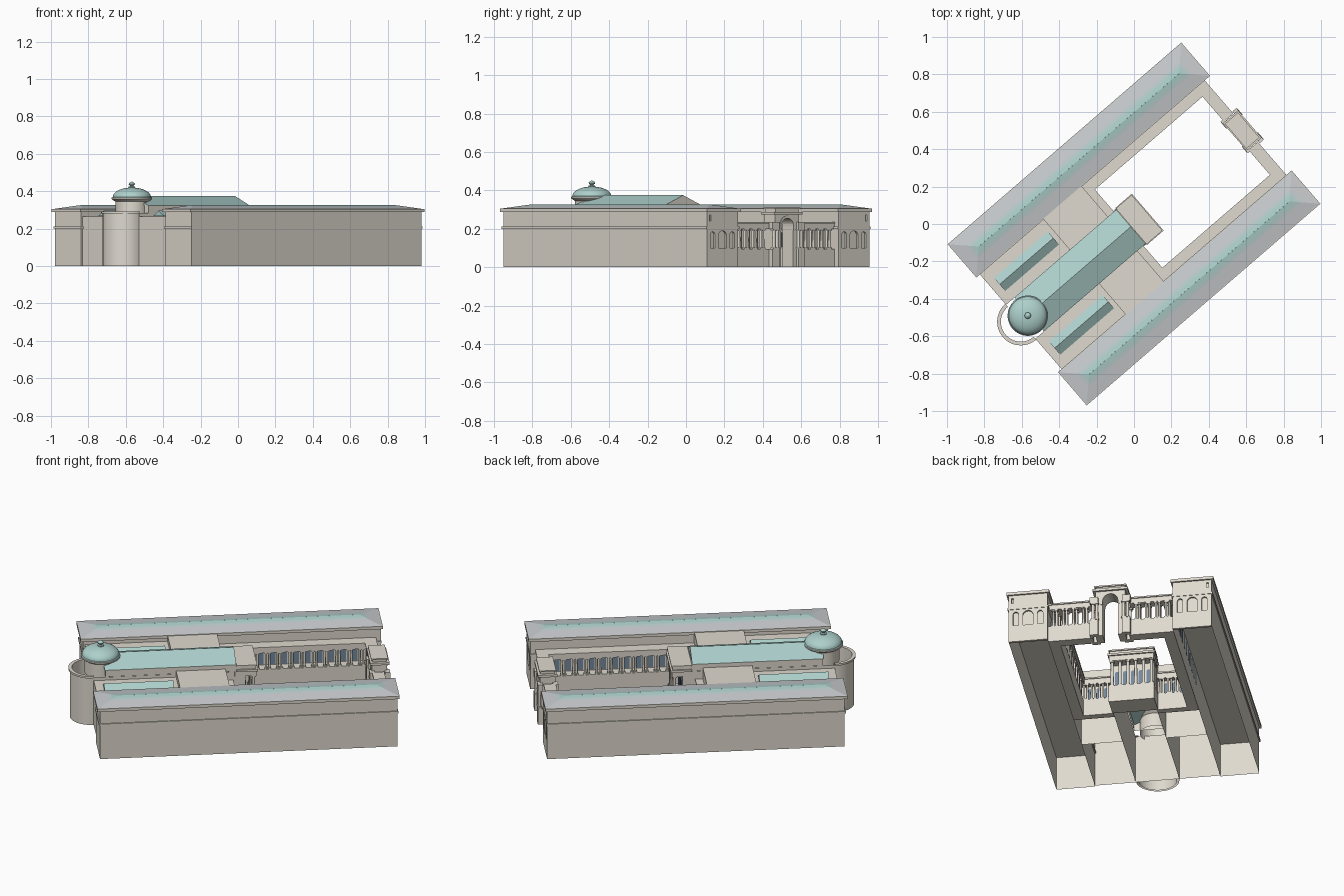
import bpy, bmesh, math
from mathutils import Matrix, Vector

if "Cube" in bpy.data.objects:
    bpy.data.objects.remove(bpy.data.objects["Cube"])

# Everything is built in the building's own axes (u long, v across), then turned.
TURN = Matrix.Rotation(math.radians(40.8), 4, 'Z')

def mat(name, r, g, b):
    m = bpy.data.materials.new(name)
    m.diffuse_color = (r, g, b, 1)
    m.use_nodes = True
    m.node_tree.nodes["Principled BSDF"].inputs["Base Color"].default_value = m.diffuse_color
    return m

STONE = mat("stone", .74, .70, .62)
TEAL = mat("teal_roof", .42, .63, .60)
GREY = mat("grey_roof", .58, .60, .62)
MIX = mat("blend_roof", .50, .62, .62)
GLASS = mat("window_blue", .17, .25, .34)

def finish(bm, name, *mats, smooth=False):
    me = bpy.data.meshes.new(name)
    bm.to_mesh(me)
    bm.free()
    ob = bpy.data.objects.new(name, me)
    bpy.context.collection.objects.link(ob)
    for m in mats:
        me.materials.append(m)
    if smooth:
        bpy.ops.object.select_all(action='DESELECT')
        ob.select_set(True)
        bpy.context.view_layer.objects.active = ob
        bpy.ops.object.shade_smooth_by_angle(angle=math.radians(35))
    return ob

def add_box(bm, u0, u1, v0, v1, z0, z1, drop=()):
    size = (abs(u1 - u0), abs(v1 - v0), z1 - z0)
    mid = ((u0 + u1) / 2, (v0 + v1) / 2, (z0 + z1) / 2)
    r = bmesh.ops.create_cube(bm, size=1, matrix=Matrix.LocRotScale(Vector(mid), None, Vector(size)))
    faces = {f for v in r['verts'] for f in v.link_faces}
    gone = [f for f in faces if any((f.calc_center_median().z - mid[2]) * d > 1e-5 for d in drop)]
    bmesh.ops.delete(bm, geom=gone, context='FACES')

def boxes(name, rows, drop=(), m=STONE):
    bm = bmesh.new()
    for r in rows:
        add_box(bm, *r, drop=drop)
    return finish(bm, name, m)

def add_column(bm, u, v, z0, z1, r):
    bmesh.ops.create_cone(bm, cap_ends=True, segments=12, radius1=r, radius2=r * .88, depth=z1 - z0,
                          matrix=Matrix.Translation((u, v, (z0 + z1) / 2)))
    for a in (z0, z1 - .008):
        add_box(bm, u - r * 1.3, u + r * 1.3, v - r * 1.3, v + r * 1.3, a, a + .008)

def add_arch(bm, axis, c, hw, z0, z1, d0, d1):
    """Round-topped prism; axis 0 runs through along u, axis 1 along v."""
    pts = [(c - hw, z0), (c + hw, z0)]
    pts += [(c + hw * math.cos(t * math.pi / 12), z1 - hw + hw * math.sin(t * math.pi / 12)) for t in range(13)]
    rings = [[bm.verts.new((d, p, z) if axis == 0 else (p, d, z)) for p, z in pts] for d in (d0, d1)]
    fs = [bm.faces.new(r) for r in rings]
    n = len(pts)
    fs += [bm.faces.new((rings[0][i], rings[0][(i + 1) % n], rings[1][(i + 1) % n], rings[1][i])) for i in range(n)]
    bmesh.ops.recalc_face_normals(bm, faces=fs)

def cut(ob, bm):
    cutter = finish(bm, "cutter")
    mod = ob.modifiers.new("openings", 'BOOLEAN')
    mod.object, mod.solver = cutter, 'EXACT'
    bpy.context.view_layer.objects.active = ob
    bpy.ops.object.modifier_apply(modifier=mod.name)
    bpy.data.objects.remove(cutter)

def hip_band(name, v, hu, hv, levels, m):
    bm = bmesh.new()
    rings = [[bm.verts.new((a * (hu - i), v + b * (hv - i), z)) for a, b in ((1, 1), (-1, 1), (-1, -1), (1, -1))]
             for i, z in levels]
    for k in range(4):
        j = (k + 1) % 4
        bm.faces.new((rings[0][k], rings[0][j], rings[1][j], rings[1][k]))
    finish(bm, name, m)

def gable(name, u0, u1, v, hw, z0, z1, end):
    bm = bmesh.new()
    a, b = [[bm.verts.new((u, v + s * hw, z)) for s, z in ((-1, z0), (0, z1), (1, z0))] for u in (u0, u1)]
    for i in (0, 1):
        bm.faces.new((a[i], b[i], b[i + 1], a[i + 1]))
    for r in (a[::-1], b):
        bm.faces.new(r).material_index = 1
    bmesh.ops.recalc_face_normals(bm, faces=bm.faces)
    finish(bm, name, TEAL, end)

def lathe(name, u, prof, m, start=0, sweep=360, seg=40):
    bm = bmesh.new()
    full = sweep == 360
    rings = []
    for k in range(seg if full else seg + 1):
        t = math.radians(start + sweep * k / seg)
        rings.append([bm.verts.new((u + r * math.cos(t), r * math.sin(t), z)) for r, z in prof])
    for k in range(seg):
        p, q = rings[k], rings[(k + 1) % len(rings)]
        for i in range(len(prof) - 1):
            bm.faces.new((p[i], q[i], q[i + 1], p[i + 1]))
    bmesh.ops.remove_doubles(bm, verts=bm.verts, dist=1e-5)
    finish(bm, name, m, smooth=True)

for s in (1, -1):
    side = "left" if s > 0 else "right"
    # long wing: hollow walls, string course, cornice, hipped roof
    boxes(side + "_wing", [(-.81, .80, s * .345, s * .558, 0, .295)], drop=(-1,))
    boxes(side + "_wing_band", [(-.816, .818, s * .339, s * .564, .2, .212)])
    boxes(side + "_wing_cornice", [(-.825, .825, s * .334, s * .569, .288, .305)])
    for nm, lv, m in (("eaves", ((.004, .305), (.075, .319)), GREY), ("slope", ((.075, .319), (.092, .3225)), MIX),
                      ("ridge", ((.092, .3225), (.1174, .327)), TEAL)):
        hip_band(side + "_roof_" + nm, s * .4515, .825, .1175, lv, m)
    # wing end facade with niches and small upper windows
    end = boxes(side + "_end_facade", [(.80, .815, s * .345, s * .558, 0, .295)])
    bm = bmesh.new()
    for c, hw, top in ((.452, .028, .19), (.385, .015, .185), (.519, .015, .185)):
        add_arch(bm, 0, s * c, hw, .1, top, .804, .83)
    add_box(bm, .804, .83, s * .530, s * .542, .24, .272)
    cut(end, bm)
    # courtyard colonnade along the wing, and returns beside the portico and gate
    boxes(side + "_colonnade_base", [(-.04, .73, s * .285, s * .345, 0, .1), (-.08, -.04, s * .12, s * .345, 0, .1),
                                     (.725, .785, s * .10, s * .345, 0, .095)])
    boxes(side + "_colonnade_top", [(-.043, .73, s * .28, s * .345, .2, .228), (-.08, -.043, s * .12, s * .345, .2, .228),
                                    (.728, .782, s * .10, s * .345, .2, .228),
                                    (-.043, .722, s * .276, s * .345, .228, .236), (-.08, -.038, s * .12, s * .345, .228, .236),
                                    (.722, .788, s * .10, s * .345, .228, .236)])
    bm = bmesh.new()
    for i in range(12):
        for d in (-.009, .009):
            add_column(bm, .0 + i * .064 + d, s * .295, .1, .2, .0065)
    for i in range(4):
        for d in (-.009, .009):
            add_column(bm, -.05, s * (.145 + i * .043) + d, .1, .2, .0065)
            for u in (.738, .772):
                add_column(bm, u, s * (.145 + i * .055) + d, .095, .2, .0065)
    finish(bm, side + "_columns", STONE, smooth=True)
    # arched windows on the courtyard walls
    bm = bmesh.new()
    for i in range(11):
        add_arch(bm, 1, .032 + i * .064, .015, .105, .185, s * .341, s * .346)
    for i in range(3):
        add_arch(bm, 0, s * (.166 + i * .043), .011, .105, .185, -.081, -.076)
    finish(bm, side + "_windows", GLASS)
    # low side gallery with skylight, and taller block toward the courtyard
    boxes(side + "_gallery", [(-.80, -.35, s * .12, s * .345, 0, .266)], drop=(-1,))
    boxes(side + "_inner_block", [(-.35, -.08, s * .12, s * .345, 0, .302)], drop=(-1,))
    gable(side + "_skylight", -.755, -.375, s * .225, .046, .267, .296, TEAL)

# central hall: open walls under a gabled roof
boxes("hall_walls", [(-.80, -.02, -.12, .12, 0, .285), (-.735, -.02, -.118, .118, .285, .325)], drop=(-1, 1))
gable("hall_roof", -.74, -.022, 0, .12, .325, .375, STONE)

# half-round apse shell at the outer end
lathe("apse", -.80, [(.118, 0), (.118, .282), (.126, .282), (.126, .293), (.106, .293), (.106, 0)], STONE, 90, 180, 32)

# drum, dome and finial
lathe("drum", -.75, [(.088, .265), (.088, .345), (.1, .352), (.108, .358), (.108, .366), (.09, .368)], STONE)
lathe("dome", -.75, [(.108, .364), (.104, .369)] +
      [(.102 * math.cos(t * math.pi / 20), .37 + .05 * math.sin(t * math.pi / 20)) for t in range(11)], TEAL)
lathe("finial", -.75, [(.018, .416), (.018, .424), (.009, .426), (.009, .430), (.015, .434), (.017, .439),
                       (.013, .445), (.005, .449), (0, .453)], TEAL, seg=16)

# courtyard portico
boxes("portico_base", [(-.04, .088, -.125, .125, 0, .1)])
boxes("portico_wall", [(-.04, .03, -.115, .115, .1, .26)])
boxes("portico_top", [(-.03, .088, -.122, .122, .255, .285), (-.02, .097, -.13, .13, .285, .297),
                      (-.02, .086, -.12, .12, .297, .314), (-.02, .092, -.126, .126, .314, .322)])
bm = bmesh.new()
for i in range(6):
    add_column(bm, .074, -.108 + i * .0432, .1, .256, .009)
finish(bm, "portico_columns", STONE, smooth=True)
bm = bmesh.new()
for i in range(5):
    add_arch(bm, 0, -.0864 + i * .0432, .012, .105, .215, .029, .034)
finish(bm, "portico_windows", GLASS)

# gate with through arch
gate = boxes("gate", [(.722, .806, -.082, .082, 0, .276)])
bm = bmesh.new()
add_arch(bm, 0, 0, .042, -.02, .255, .6, .9)
cut(gate, bm)
bm = bmesh.new()
add_arch(bm, 0, 0, .052, .19, .268, .718, .81)
surround = finish(bm, "gate_arch_surround", STONE)
bm = bmesh.new()
add_arch(bm, 0, 0, .042, .1, .255, .6, .9)
cut(surround, bm)
boxes("gate_attic", [(.712, .818, -.097, .097, .274, .288), (.724, .804, -.08, .08, .288, .302),
                     (.718, .81, -.088, .088, .302, .31)])
rows, bm = [], bmesh.new()
for s in (1, -1):
    for u in (.722, .806):
        rows += [(u - .014, u + .014, s * .066, s * .112, 0, .095), (u - .014, u + .014, s * .066, s * .112, .2, .236)]
        add_column(bm, u + (.004 if u > .76 else -.004), s * .095, .095, .2, .009)
        add_column(bm, u + (.004 if u > .76 else -.004), s * .074, .095, .2, .009)
boxes("gate_piers", rows)
finish(bm, "gate_columns", STONE, smooth=True)

# turn the whole building to its diagonal placement
for ob in bpy.context.scene.objects:
    ob.data.transform(TURN)
